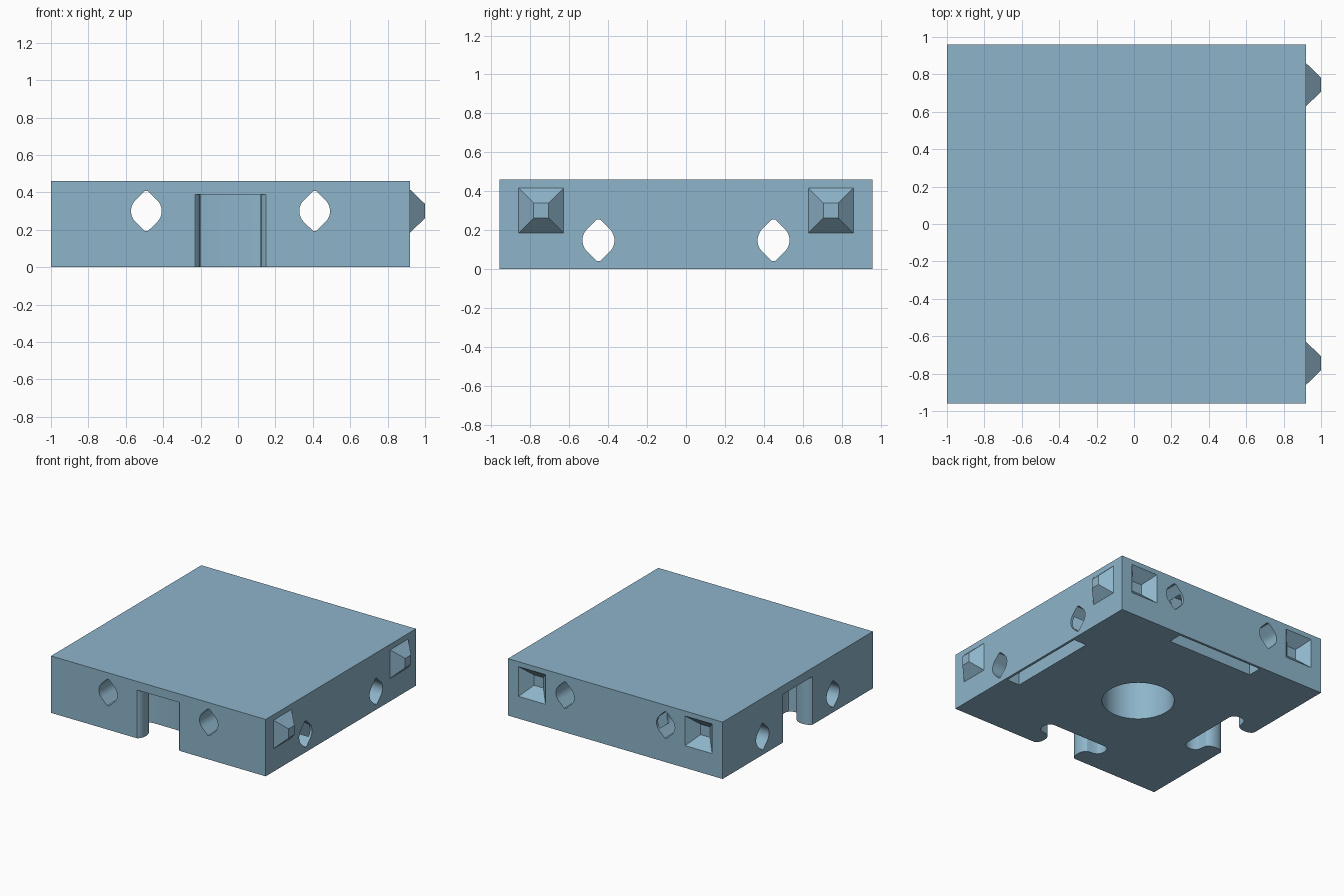
import bpy, bmesh, math
from mathutils import Matrix, Vector

if "Cube" in bpy.data.objects:
    bpy.data.objects.remove(bpy.data.objects["Cube"])

CX = -0.04            # centre of the block in x
H = 0.96              # half side of the square block
TOP, CEIL = 0.46, 0.39

blue = bpy.data.materials.new("steel_blue")
blue.diffuse_color = (0.27, 0.46, 0.59, 1)
blue.use_nodes = True
blue.node_tree.nodes["Principled BSDF"].inputs["Base Color"].default_value = blue.diffuse_color


def loft(name, rings):
    """Solid through a list of equal-length point rings, capped at both ends."""
    bm = bmesh.new()
    vs = [[bm.verts.new(p) for p in ring] for ring in rings]
    n = len(vs[0])
    for a, b in zip(vs, vs[1:]):
        for i in range(n):
            j = (i + 1) % n
            bm.faces.new((a[i], a[j], b[j], b[i]))
    bm.faces.new(vs[0])
    bm.faces.new(vs[-1])
    bmesh.ops.recalc_face_normals(bm, faces=bm.faces)
    me = bpy.data.meshes.new(name)
    bm.to_mesh(me)
    bm.free()
    me.materials.append(blue)
    ob = bpy.data.objects.new(name, me)
    bpy.context.collection.objects.link(ob)
    return ob


def upright(name, outline, z0, z1, turn=0.0):
    """Vertical prism from an outline about the block centre, turned around z."""
    m = Matrix.Translation((CX, 0, 0)) @ Matrix.Rotation(turn, 4, 'Z')
    return loft(name, [[m @ Vector((x, y, z)) for x, y in outline] for z in (z0, z1)])


def rect(x0, x1, y0, y1):
    return [(x0, y0), (x1, y0), (x1, y1), (x0, y1)]


def square(half):
    return rect(-half, half, -half, half)


def circle(r, n=64):
    return [(r * math.cos(2 * math.pi * i / n), r * math.sin(2 * math.pi * i / n)) for i in range(n)]


block = upright("block", square(H), 0, TOP)
cutters = []

# Round pocket in the middle of the underside
cutters.append(upright("centre_pocket_cutter", circle(0.267), -0.1, CEIL))

# Lipped notches on the front and left sides
side = [(0.19, -0.1), (0.19, 0), (0.173, 0.015), (0.163, 0.04), (0.16, 0.07), (0.163, 0.1),
        (0.173, 0.125), (0.19, 0.143), (0.215, 0.15), (0.25, 0.153), (0.275, 0.165),
        (0.29, 0.19), (0.295, 0.22), (0.29, 0.25), (0.275, 0.275), (0.25, 0.285)]
notch = [(x, y - H) for x, y in side] + [(-x, y - H) for x, y in reversed(side)]
for turn in (0, -math.pi / 2):
    cutters.append(upright("notch_cutter", notch, -0.1, CEIL, turn))

# Long slots behind the right and back sides
for turn in (0, math.pi / 2):
    cutters.append(upright("slot_cutter", rect(H - 0.134, H - 0.02, -0.385, 0.385), -0.1, CEIL, turn))

# Through holes: round sides with pointed top and bottom
R = 0.082
hole = []
for base in (0, math.pi):
    for i in range(13):
        a = base + math.radians(-45 + i * 7.5)
        hole.append((R * math.cos(a), R * math.sin(a)))
    s = 1 if base == 0 else -1
    hole += [(s * 0.008, s * 0.107), (-s * 0.008, s * 0.107)]
for s in (-0.45, 0.45):
    cutters.append(loft("front_hole_cutter", [[(CX + s + u, y, 0.3 + v) for u, v in hole] for y in (-1.2, 1.2)]))
    cutters.append(loft("side_hole_cutter", [[(x, s + u, 0.147 + v) for u, v in hole] for x in (-1.3, 1.2)]))

# Tapered sockets in the back side
for s in (-0.745, 0.745):
    rings = [(0.14, H + 0.02), (0.12, H), (0.042, H - 0.085)]
    cutters.append(loft("socket_cutter", [[(CX + s + u, y, 0.3 + v) for u, v in square(h)] for h, y in rings]))

# Cut everything out of the block
bpy.context.view_layer.objects.active = block
for c in cutters:
    mod = block.modifiers.new("cut", 'BOOLEAN')
    mod.operation, mod.solver, mod.object = 'DIFFERENCE', 'EXACT', c
    bpy.ops.object.modifier_apply(modifier=mod.name)
for c in cutters:
    bpy.data.objects.remove(c)

# Tapered pegs on the right side
for s in (-0.745, 0.745):
    rings = [(0.115, H + CX), (0.038, 1.0)]
    loft("peg", [[(x, s + u, 0.3 + v) for u, v in square(h)] for h, x in rings])

# Smooth the curved walls, keep hard edges
bpy.ops.object.select_all(action='DESELECT')
block.select_set(True)
bpy.context.view_layer.objects.active = block
bpy.ops.object.shade_smooth_by_angle(angle=math.radians(30))
